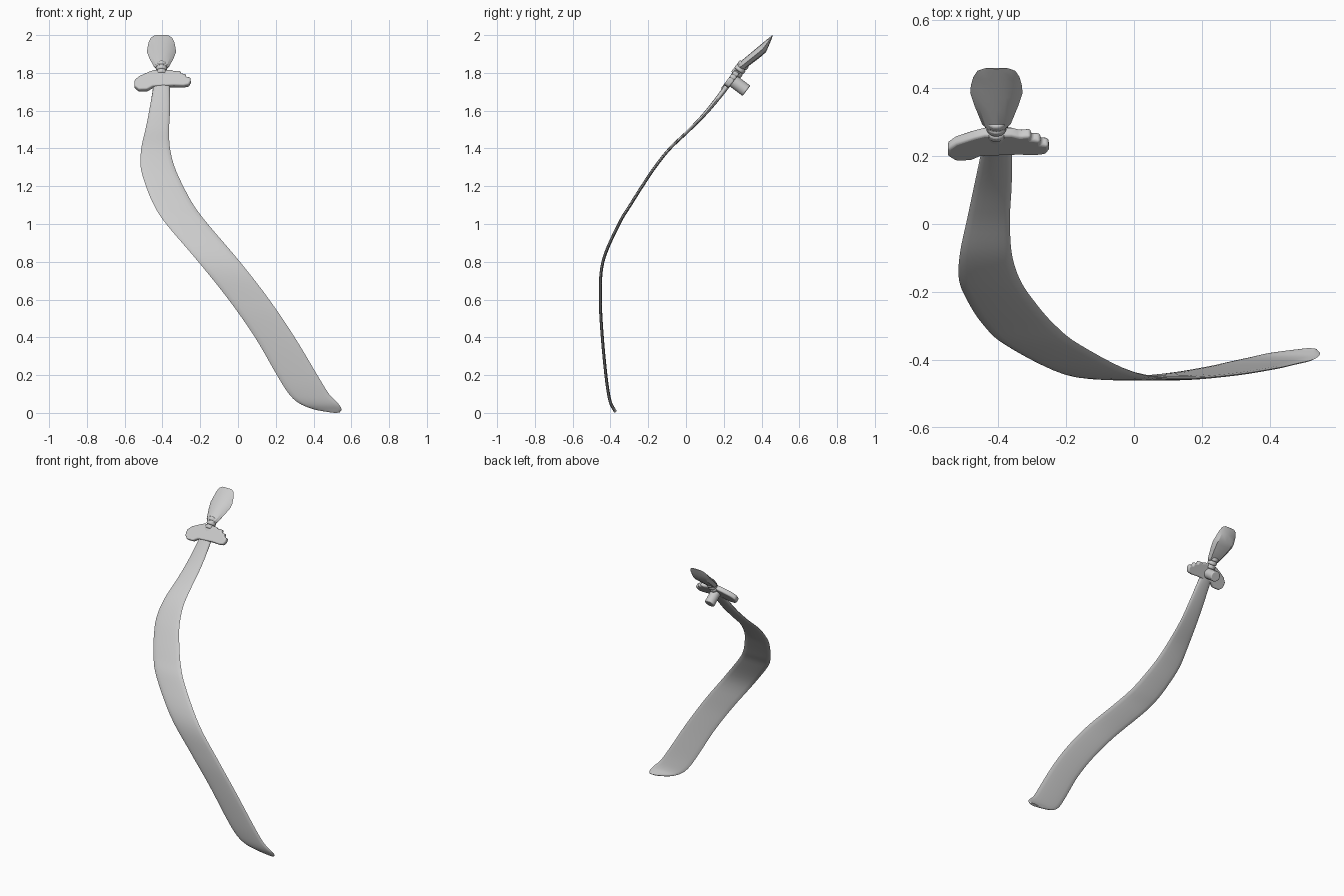
import bpy
import bmesh
import math
from mathutils import Vector, Matrix

if "Cube" in bpy.data.objects:
    bpy.data.objects.remove(bpy.data.objects["Cube"], do_unlink=True)

grey = bpy.data.materials.new("plain grey")
grey.use_nodes = True
grey.diffuse_color = (0.6, 0.6, 0.6, 1)
grey.node_tree.nodes["Principled BSDF"].inputs["Base Color"].default_value = (0.6, 0.6, 0.6, 1)

CENTRE = -0.405


def finish(name, bm, angle=35, bevel=0):
    bmesh.ops.recalc_face_normals(bm, faces=bm.faces[:])
    mesh = bpy.data.meshes.new(name)
    bm.to_mesh(mesh)
    bm.free()
    mesh.materials.append(grey)
    obj = bpy.data.objects.new(name, mesh)
    bpy.context.collection.objects.link(obj)
    if bevel:
        mod = obj.modifiers.new("soft edges", "BEVEL")
        mod.width = bevel
        mod.segments = 3
    bpy.ops.object.select_all(action="DESELECT")
    bpy.context.view_layer.objects.active = obj
    obj.select_set(True)
    bpy.ops.object.shade_smooth_by_angle(angle=math.radians(angle))
    return obj


def loft(name, rings, angle=35):
    """Skin a list of equal closed rings and cap both ends."""
    bm = bmesh.new()
    rows = [[bm.verts.new(p) for p in ring] for ring in rings]
    count = len(rows[0])
    for a, b in zip(rows, rows[1:]):
        for i in range(count):
            j = (i + 1) % count
            bm.faces.new((a[i], a[j], b[j], b[i]))
    bm.faces.new(rows[0])
    bm.faces.new(rows[-1])
    return finish(name, bm, angle)


def spline(points, steps):
    """Smooth curve through rows of values."""
    pts = [Vector(p) for p in points]
    out = []
    for i in range(len(pts) - 1):
        p0, p1, p2 = pts[max(i - 1, 0)], pts[i], pts[i + 1]
        p3 = pts[min(i + 2, len(pts) - 1)]
        for s in range(steps):
            t = s / steps
            out.append(0.5 * (2 * p1 + (p2 - p0) * t + (2 * p0 - 5 * p1 + 4 * p2 - p3) * t ** 2
                              + (3 * p1 - p0 - 3 * p2 + p3) * t ** 3))
    return out + [pts[-1]]


def tilted(y, z, dy, dz):
    """Frame with x across, y along the tilted axis, z out of the front."""
    d = Vector((0, dy, dz)).normalized()
    n = Vector((0, -d.z, d.y))
    m = Matrix((Vector((1, 0, 0)), d, n)).transposed().to_4x4()
    m.translation = (CENTRE, y, z)
    return m


# Long curved band: height, depth, right edge, left edge
band = spline([
    (1.80, 0.262, -0.44, -0.37), (1.72, 0.21, -0.45, -0.36), (1.6, 0.115, -0.47, -0.36),
    (1.5, 0.02, -0.49, -0.365), (1.4, -0.085, -0.512, -0.36), (1.3, -0.165, -0.515, -0.335),
    (1.2, -0.232, -0.487, -0.29), (1.1, -0.295, -0.445, -0.235), (1.0, -0.355, -0.38, -0.16),
    (0.8, -0.44, -0.21, 0.01), (0.6, -0.453, -0.05, 0.165), (0.4, -0.443, 0.09, 0.3),
    (0.2, -0.424, 0.206, 0.42), (0.1, -0.41, 0.27, 0.482), (0.05, -0.398, 0.325, 0.53),
    (0.02, -0.382, 0.4, 0.548), (0.005, -0.372, 0.49, 0.54)], 5)
rings = []
for i, row in enumerate(band):
    z, y, right, left = row
    a, b = band[max(i - 1, 0)], band[min(i + 1, len(band) - 1)]
    normal = Vector((0, a[0] - b[0], b[1] - a[1])).normalized()
    thick = 0.008 + 0.008 * max(0, (z - 1.5) / 0.3)
    ring = []
    for k in range(16):
        t = math.tau * k / 16
        x = (left + right) / 2 + (left - right) / 2 * math.cos(t)
        s = math.sin(t)
        ring.append(Vector((x, y, z)) + normal * thick * math.copysign(abs(s) ** 0.7, s))
    rings.append(ring)
loft("curved_band", rings, 60)

# Crosspiece with a stepped end
outline = [(-.548, 1.725), (-.525, 1.707), (-.48, 1.708), (-.45, 1.725), (-.34, 1.73),
           (-.29, 1.728), (-.26, 1.733), (-.25, 1.75), (-.252, 1.77), (-.274, 1.772),
           (-.276, 1.788), (-.302, 1.79), (-.305, 1.806), (-.335, 1.802), (-.36, 1.81),
           (-.44, 1.81), (-.47, 1.8), (-.525, 1.776), (-.548, 1.755)]
frame = tilted(0.24, 1.765, 0.6, 0.8)
bm = bmesh.new()
face = bm.faces.new([bm.verts.new((x - CENTRE, (z - 1.765) / 0.8, -0.016)) for x, z in outline])
grown = bmesh.ops.extrude_face_region(bm, geom=[face])["geom"]
bmesh.ops.translate(bm, vec=(0, 0, 0.032),
                    verts=[v for v in grown if isinstance(v, bmesh.types.BMVert)])
bm.transform(frame)
finish("crosspiece", bm, 40, 0.008)

# Rear peg, with its axis pointing back and down
peg = frame @ Matrix.Translation((0, 0, -0.05))
bm = bmesh.new()
bmesh.ops.create_cone(bm, cap_ends=True, segments=16, radius1=0.034, radius2=0.034, depth=0.1)
bm.transform(peg)
finish("rear_peg", bm, 40, 0.006)

# Collar: a short neck with three rings
for i in range(3):
    bm = bmesh.new()
    bmesh.ops.create_cone(bm, cap_ends=True, segments=20, radius1=0.03, radius2=0.03, depth=0.026)
    bm.transform(frame @ Matrix.Translation((0, 0.045 + 0.026 * i, -0.004))
                 @ Matrix.Rotation(math.pi / 2, 4, "X"))
    finish("collar_ring_%d" % (i + 1), bm, 40, 0.008)

# Flared head: distance along axis, half width, thickness
frame = tilted(0.27, 1.845, 0.77, 0.64)
section = [(1, -0.5), (0.75, -0.2), (0.35, -0.04), (0, 0), (-0.35, -0.04), (-0.75, -0.2),
           (-1, -0.5), (-0.7, -0.9), (0, -1), (0.7, -0.9)]
head = [(0, 0.03, 0.04), (0.012, 0.042, 0.045), (0.08, 0.064, 0.048), (0.13, 0.077, 0.05),
        (0.16, 0.075, 0.048), (0.2, 0.068, 0.028), (0.23, 0.056, 0.012), (0.243, 0.035, 0.004)]
loft("flared_head", [[frame @ Vector((u * w, d, v * t)) for u, v in section] for d, w, t in head], 28)
